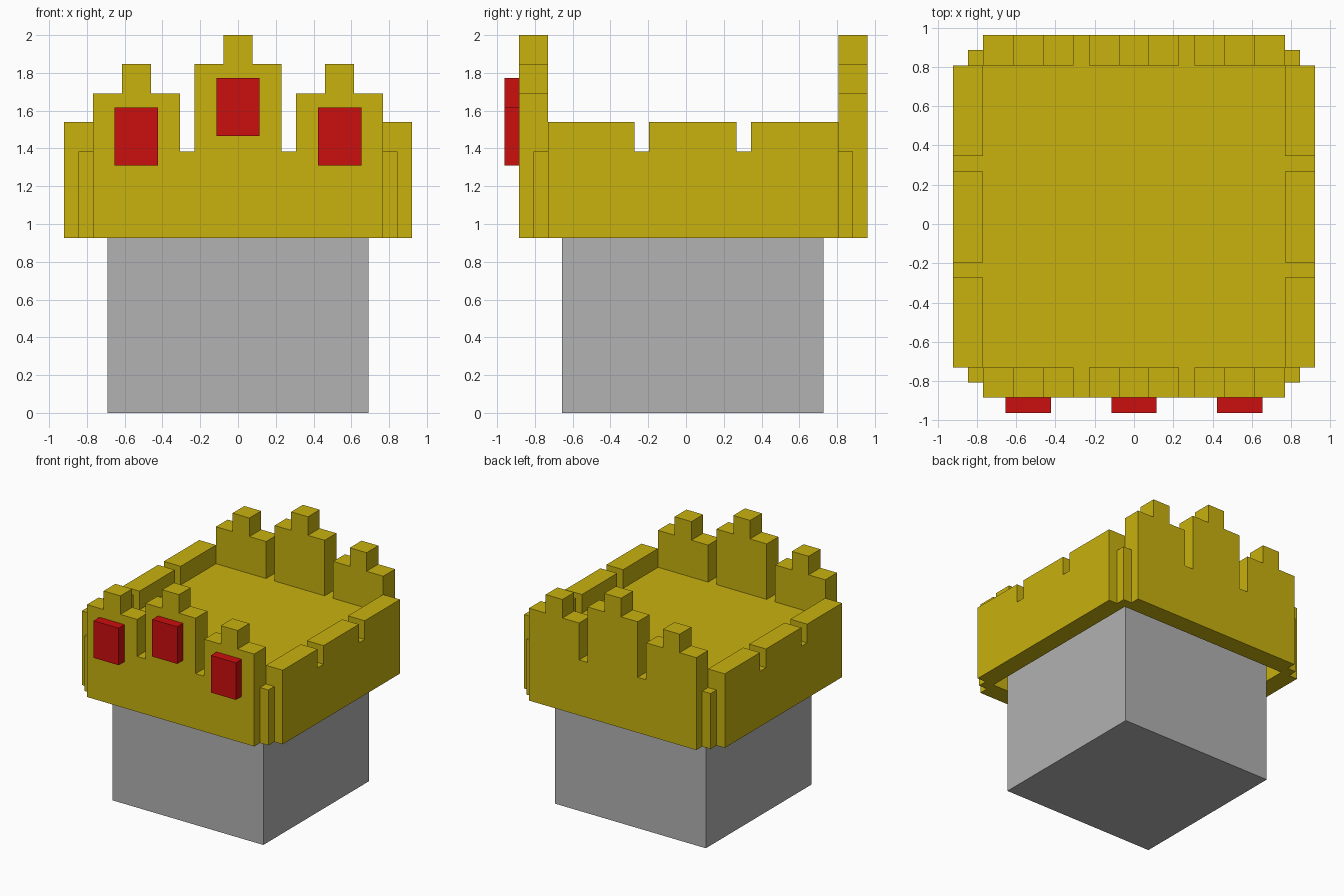
import bpy, bmesh
from mathutils import Vector

cube = bpy.data.objects.get("Cube")
if cube:
    bpy.data.objects.remove(cube, do_unlink=True)


def material(name, rgb):
    m = bpy.data.materials.new(name)
    m.use_nodes = True
    m.diffuse_color = (*rgb, 1)
    m.node_tree.nodes["Principled BSDF"].inputs["Base Color"].default_value = (*rgb, 1)
    return m


GOLD = material("gold", (0.578, 0.445, 0.0044))
GREY = material("grey", (0.445, 0.445, 0.445))
RED = material("red", (0.597, 0.0044, 0.0044))


def prism(name, points, depth, mat):
    """Closed solid: a flat outline pushed along the depth vector."""
    bm = bmesh.new()
    face = bm.faces.new([bm.verts.new(p) for p in points])
    new = bmesh.ops.extrude_face_region(bm, geom=[face])["geom"]
    bmesh.ops.translate(bm, vec=Vector(depth),
                        verts=[g for g in new if isinstance(g, bmesh.types.BMVert)])
    bmesh.ops.recalc_face_normals(bm, faces=bm.faces)
    mesh = bpy.data.meshes.new(name)
    bm.to_mesh(mesh)
    bm.free()
    mesh.materials.append(mat)
    obj = bpy.data.objects.new(name, mesh)
    bpy.context.collection.objects.link(obj)
    return obj


def box(name, x, y, z, mat):
    pts = [(x[0], y[0], z[0]), (x[1], y[0], z[0]), (x[1], y[1], z[0]), (x[0], y[1], z[0])]
    return prism(name, pts, (0, 0, z[1] - z[0]), mat)


BASE, NOTCH, SIDE_TOP = 0.925, 1.385, 1.54
W = 0.768                    # half width inside the crown
Y0, Y1 = -0.73, 0.808        # inner faces of the front and back walls
T = 0.154                    # wall thickness

# Head block and crown floor
box("head", (-0.692, 0.692), (-0.656, 0.728), (0, 1.38), GREY)
box("crown_floor", (-W, W), (Y0, Y1), (1.377, NOTCH), GOLD)

# Front and back walls: three stepped peaks with notches between
outline = [(-W, BASE)]
for cx, shoulder in ((-0.538, 1.692), (0, 1.846), (0.538, 1.692)):
    for dx, z in ((-0.23, NOTCH), (-0.23, shoulder), (-0.077, shoulder),
                  (-0.077, shoulder + 0.154), (0.077, shoulder + 0.154),
                  (0.077, shoulder), (0.23, shoulder), (0.23, NOTCH)):
        if not (abs(cx + dx) > W - 0.01 and z == NOTCH):
            outline.append((cx + dx, z))
outline.append((W, BASE))
for name, y in (("front_wall", Y0 - T), ("back_wall", Y1)):
    prism(name, [(x, y, z) for x, z in outline], (0, T, 0), GOLD)

# Side walls with two notches each, and the small corner posts
side = [(Y0, BASE), (Y0, SIDE_TOP)]
for a, b in ((-0.272, -0.195), (0.268, 0.345)):
    side += [(a, SIDE_TOP), (a, NOTCH), (b, NOTCH), (b, SIDE_TOP)]
side += [(Y1, SIDE_TOP), (Y1, BASE)]
for label, s in (("left", 1), ("right", -1)):
    prism(label + "_wall", [(s * W, y, z) for y, z in side], (s * T, 0, 0), GOLD)
    xs = sorted((s * W, s * (W + 0.077)))
    box(label + "_front_post", xs, (Y0 - 0.077, Y0), (BASE, NOTCH), GOLD)
    box(label + "_back_post", xs, (Y1, Y1 + 0.077), (BASE, NOTCH), GOLD)

# Red gems on the front peaks
for label, cx, z in (("right", -0.538, 1.31), ("middle", 0, 1.465), ("left", 0.538, 1.31)):
    box(label + "_gem", (cx - 0.115, cx + 0.115), (-0.961, Y0 - T), (z, z + 0.308), RED)
